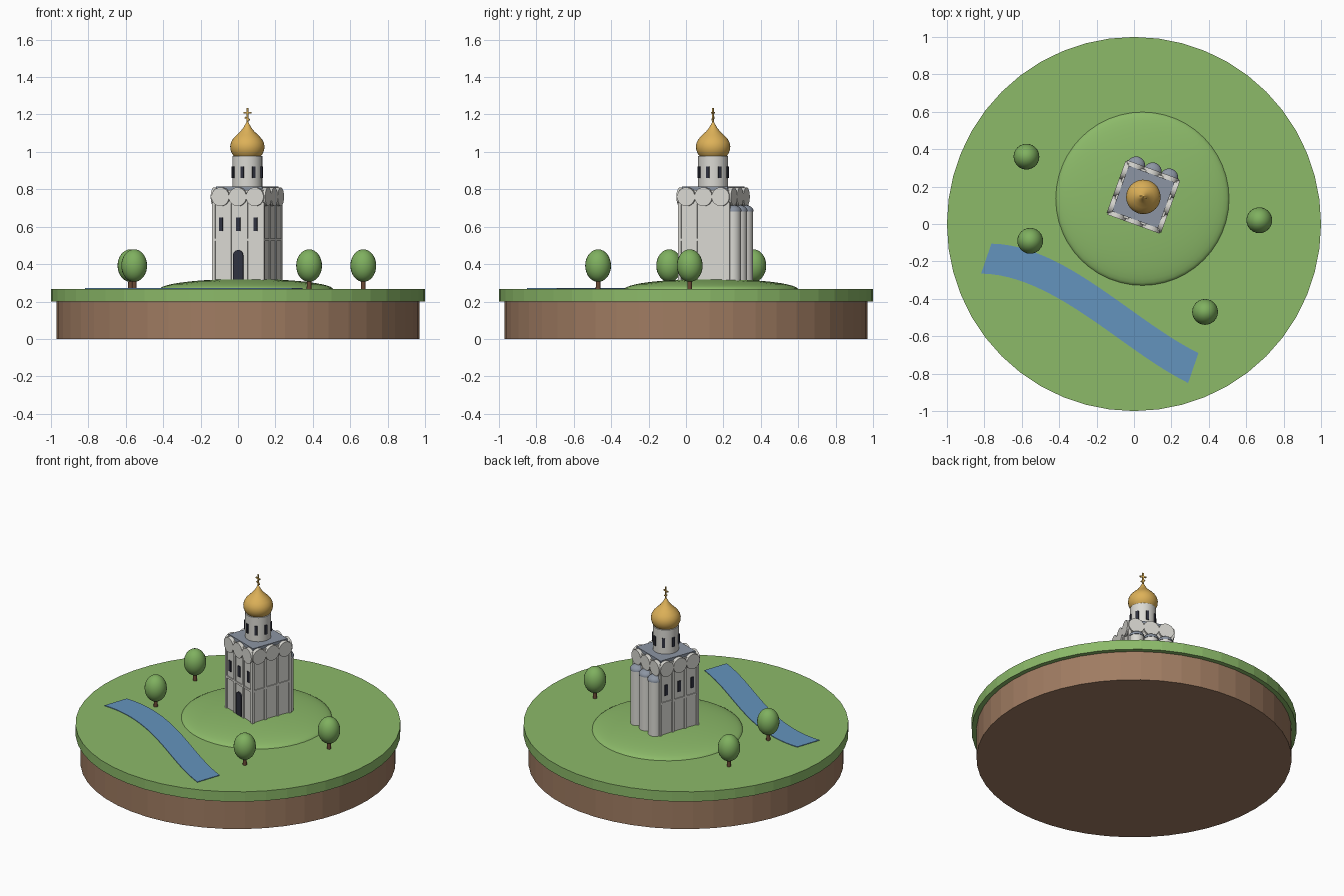
import bpy, bmesh, math
from mathutils import Vector, Matrix

if "Cube" in bpy.data.objects:
    bpy.data.objects.remove(bpy.data.objects["Cube"], do_unlink=True)


def material(name, hex_code):
    rgb = [int(hex_code[i:i + 2], 16) / 255 for i in (0, 2, 4)]
    lin = [c / 12.92 if c < 0.04 else ((c + 0.055) / 1.055) ** 2.4 for c in rgb]
    m = bpy.data.materials.new(name)
    m.use_nodes = True
    m.diffuse_color = (*lin, 1)
    m.node_tree.nodes["Principled BSDF"].inputs["Base Color"].default_value = (*lin, 1)
    return m


GRASS = material("grass green", "8CBA69")
LEAF = material("leaf green", "7FB05F")
EARTH = material("earth brown", "A07C62")
TRUNK = material("trunk brown", "6B4A35")
WATER = material("water blue", "6494BE")
WALL = material("white stone", "DAD9D3")
ROOF = material("roof grey", "8C95A3")
DARK = material("dark opening", "30323F")
GOLD = material("gold", "DDB158")

# The church stands turned on its mound
CHURCH = Matrix.Translation((0.05, 0.145, 0)) @ Matrix.Rotation(math.radians(-20), 4, 'Z')
GROUND, FLOOR = 0.267, 0.315


def finish(name, bm, mat, matrix=Matrix(), smooth=True):
    bmesh.ops.recalc_face_normals(bm, faces=bm.faces[:])
    mesh = bpy.data.meshes.new(name)
    bm.to_mesh(mesh)
    bm.free()
    mesh.transform(matrix)
    mesh.materials.append(mat)
    obj = bpy.data.objects.new(name, mesh)
    bpy.context.collection.objects.link(obj)
    if smooth:
        bpy.ops.object.select_all(action='DESELECT')
        obj.select_set(True)
        bpy.context.view_layer.objects.active = obj
        bpy.ops.object.shade_smooth_by_angle(angle=math.radians(40))
    return obj


def add_box(bm, lo, hi, matrix=Matrix()):
    lo, hi = Vector(lo), Vector(hi)
    m = matrix @ Matrix.Translation((lo + hi) / 2) @ Matrix.Diagonal((*(hi - lo), 1))
    bmesh.ops.create_cube(bm, size=1, matrix=m)


def add_lathe(bm, profile, steps, centre=(0, 0)):
    """Spin a list of (radius, height) points round a vertical axis."""
    verts = [bm.verts.new((centre[0] + r, centre[1], z)) for r, z in profile]
    edges = [bm.edges.new(pair) for pair in zip(verts, verts[1:])]
    new = bmesh.ops.spin(bm, geom=verts + edges, cent=(*centre, 0), axis=(0, 0, 1),
                         angle=math.tau, steps=steps)
    bmesh.ops.remove_doubles(bm, verts=bm.verts[:], dist=0.0002)


def add_prism(bm, outline, y0, y1, matrix):
    """Extrude an (x, z) outline along y."""
    front = [bm.verts.new(matrix @ Vector((x, y0, z))) for x, z in outline]
    face = bm.faces.new(front)
    out = bmesh.ops.extrude_face_region(bm, geom=[face])
    verts = [v for v in out["geom"] if isinstance(v, bmesh.types.BMVert)]
    bmesh.ops.translate(bm, verts=verts, vec=matrix.to_3x3() @ Vector((0, y1 - y0, 0)))


def arch(x, w, z0, z1):
    """Outline of an opening with a round head."""
    r = w / 2
    head = [(x + r * math.cos(a), z1 - r + r * math.sin(a))
            for a in (math.pi * i / 10 for i in range(11))]
    return [(x - r, z0), (x + r, z0)] + head


def side(k):
    return Matrix.Rotation(k * math.pi / 2, 4, 'Z')


# Island
for name, mat, r, z0, z1 in (("earth_base", EARTH, 0.97, 0, 0.2),
                             ("grass_disc", GRASS, 1.0, 0.2, GROUND)):
    bm = bmesh.new()
    add_lathe(bm, [(0, z0), (r, z0), (r, z1), (0, z1)], 48)
    finish(name, bm, mat, smooth=False)

# Mound
bm = bmesh.new()
quarter = [math.pi / 2 * i / 12 for i in range(13)]
add_lathe(bm, [(0.465 * math.cos(a), GROUND - 0.003 + 0.057 * math.sin(a)) for a in quarter], 48)
finish("mound", bm, GRASS, Matrix.Translation((0.045, 0.135, 0)))

# River: a thin plate swept along an S curve
bm = bmesh.new()
ctrl = [Vector(p) for p in ((-0.79, -0.185), (-0.4, -0.19), (-0.03, -0.6), (0.317, -0.77))]
half = Vector((0.0275, 0.08))
rows = []
for i in range(25):
    t = i / 24
    s = 1 - t
    c = ctrl[0] * s**3 + ctrl[1] * 3 * s * s * t + ctrl[2] * 3 * s * t * t + ctrl[3] * t**3
    rows.append([bm.verts.new((*(c + half * k), GROUND + 0.004)) for k in (-1, 1)])
for a, b in zip(rows, rows[1:]):
    bm.faces.new((a[0], b[0], b[1], a[1]))
ext = bmesh.ops.extrude_face_region(bm, geom=bm.faces[:])
bmesh.ops.translate(bm, vec=(0, 0, -0.006),
                    verts=[v for v in ext["geom"] if isinstance(v, bmesh.types.BMVert)])
finish("river", bm, WATER, smooth=False)

# Trees
for n, (x, y) in enumerate(((-0.575, 0.36), (-0.555, -0.09), (0.38, -0.47), (0.67, 0.02)), 1):
    bm = bmesh.new()
    bmesh.ops.create_uvsphere(bm, u_segments=24, v_segments=16, radius=1,
                              matrix=Matrix.Diagonal((0.069, 0.069, 0.087, 1)))
    finish(f"tree_crown_{n}", bm, LEAF, Matrix.Translation((x, y, 0.392)))
    bm = bmesh.new()
    add_lathe(bm, [(0.013, GROUND - 0.005), (0.011, 0.33)], 12)
    finish(f"tree_trunk_{n}", bm, TRUNK, Matrix.Translation((x, y, 0)))

# Church body with pilasters and belts on every side
H, BAY = 0.14, 0.098
bm = bmesh.new()
add_box(bm, (-H, -H, FLOOR - 0.02), (H, H, 0.795))
finish("church_walls", bm, WALL, CHURCH, False)
bm = bmesh.new()
for k in range(4):
    for i in range(4):
        x = (i - 1.5) * 0.0927
        add_box(bm, (x - 0.008, -H - 0.007, FLOOR - 0.02), (x + 0.008, -H + 0.01, 0.73), side(k))
    add_box(bm, (-H, -H - 0.006, 0.523), (H, -H + 0.01, 0.537), side(k))
finish("pilasters_and_belts", bm, WALL, CHURCH, False)

# Round gables, three to a side
bm = bmesh.new()
circle = [(math.cos(math.tau * i / 24) * 0.05, math.sin(math.tau * i / 24) * 0.05) for i in range(24)]
for k in range(4):
    for x in (-BAY, 0, BAY):
        add_prism(bm, [(x + u, 0.76 + v) for u, v in circle], -0.155, -0.122, side(k))
finish("round_gables", bm, WALL, CHURCH)

# Roof slab
bm = bmesh.new()
add_box(bm, (-0.13, -0.13, 0.79), (0.13, 0.13, 0.815))
finish("roof", bm, ROOF, CHURCH, False)

# Door and windows on the front and one flank
bm = bmesh.new()
for k in (0, 3):
    for x in (-BAY, 0, BAY):
        add_box(bm, (x - 0.011, -H - 0.006, 0.578), (x + 0.011, -H + 0.01, 0.65), side(k))
finish("wall_windows", bm, DARK, CHURCH, False)
bm = bmesh.new()
add_prism(bm, arch(0, 0.056, FLOOR - 0.01, 0.475), -H - 0.008, -H + 0.01, Matrix())
finish("door", bm, DARK, CHURCH, False)

# Three apses at the back
for n, x in enumerate((-0.094, 0, 0.094), 1):
    bm = bmesh.new()
    add_lathe(bm, [(0.045, FLOOR - 0.02), (0.045, 0.685)], 24, (x, 0.145))
    finish(f"apse_{n}", bm, WALL, CHURCH)
    bm = bmesh.new()
    add_lathe(bm, [(0.0, 0.68), (0.048, 0.68)]
              + [(0.048 * math.cos(a), 0.683 + 0.033 * math.sin(a)) for a in quarter], 24, (x, 0.145))
    finish(f"apse_roof_{n}", bm, ROOF, CHURCH)

# Drum and its slit windows
bm = bmesh.new()
add_lathe(bm, [(0.08, 0.81), (0.08, 0.978), (0, 0.978)], 32)
finish("drum", bm, WALL, CHURCH)
bm = bmesh.new()
for i in range(8):
    add_box(bm, (-0.009, -0.086, 0.86), (0.009, -0.07, 0.922), Matrix.Rotation(math.tau * i / 8, 4, 'Z'))
finish("drum_windows", bm, DARK, CHURCH, False)

# Onion dome
bm = bmesh.new()
add_lathe(bm, [(0, 0.975), (0.07, 0.975), (0.082, 0.99), (0.09, 1.01), (0.092, 1.03), (0.088, 1.05),
               (0.077, 1.07), (0.058, 1.09), (0.037, 1.11), (0.021, 1.13), (0.01, 1.15), (0, 1.17)], 32)
finish("onion_dome", bm, GOLD, CHURCH)

# Cross with a slanted lower bar
bm = bmesh.new()
add_box(bm, (-0.004, -0.004, 1.15), (0.004, 0.004, 1.235))
add_box(bm, (-0.021, -0.004, 1.204), (0.021, 0.004, 1.212))
add_box(bm, (-0.015, -0.004, -0.004), (0.015, 0.004, 0.004),
        Matrix.Translation((0, 0, 1.178)) @ Matrix.Rotation(math.radians(25), 4, 'Y'))
finish("dome_cross", bm, GOLD, CHURCH, False)
